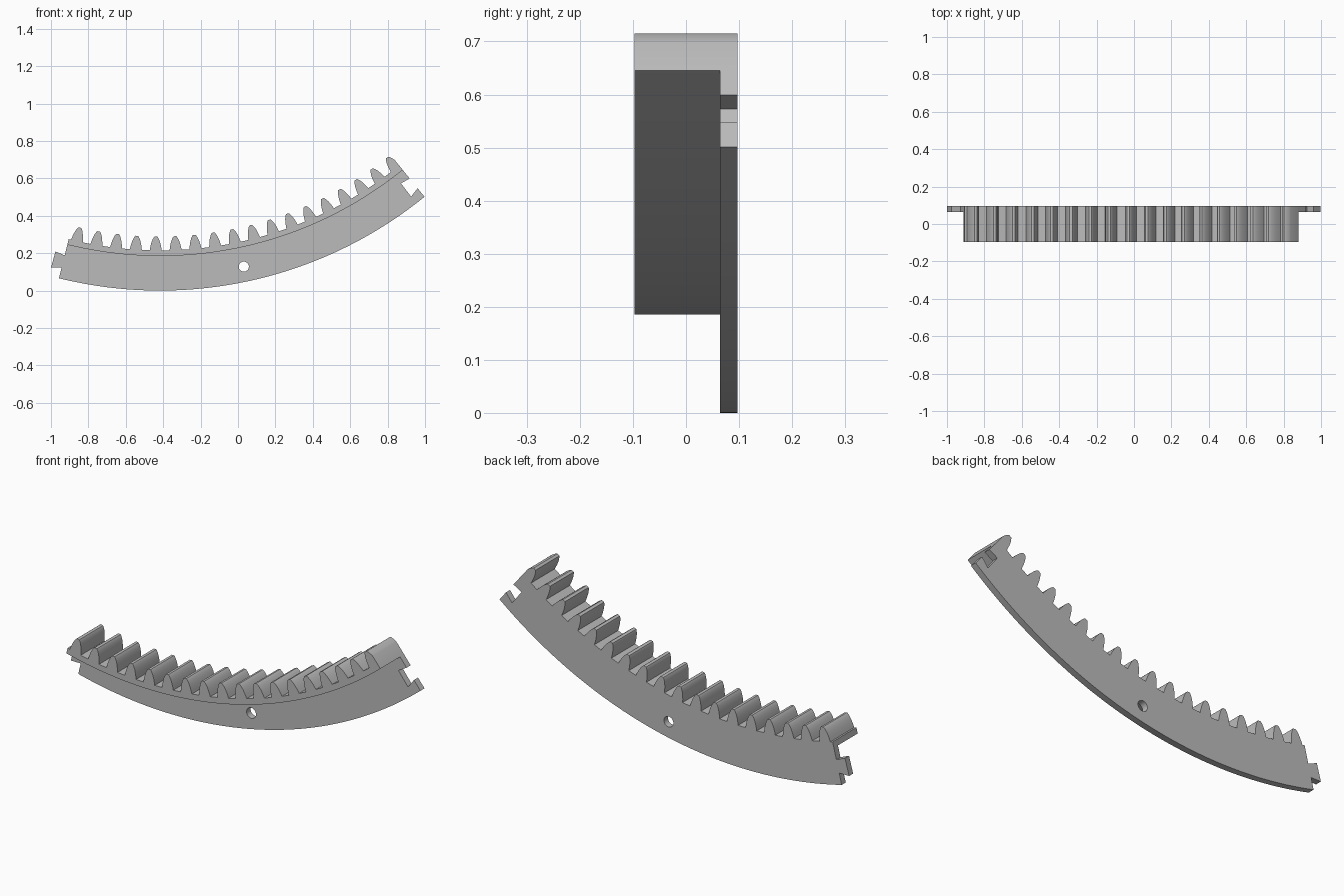
import bpy, bmesh, math

cube = bpy.data.objects.get("Cube")
if cube:
    bpy.data.objects.remove(cube)

# Arc centre, radii, end angles (measured from straight down) and depths
CX, CZ = -0.417, 2.245
R_OUT, R_STEP, R_ROOT = 2.245, 2.06, 2.03
A0, A1 = -0.243, 0.6815
Y_FRONT, Y_PLATE, Y_BACK = -0.097, 0.064, 0.097
PITCH = math.pi / 60
FIRST, TEETH = -0.0113 - 4 * PITCH, 18
# Tooth flank: (half angle, radius) from root to tip
FLANK = [(0.0158, R_ROOT), (0.0147, 2.015), (0.013, 1.998), (0.0107, 1.982),
         (0.008, 1.969), (0.005, 1.959), (0.0035, 1.956)]

grey = bpy.data.materials.new("grey")
grey.use_nodes = True
grey.diffuse_color = (0.5, 0.5, 0.5, 1)
grey.node_tree.nodes["Principled BSDF"].inputs["Base Color"].default_value = (0.5, 0.5, 0.5, 1)


def polar(a, r):
    return CX + r * math.sin(a), CZ - r * math.cos(a)


def arc(r, a, b, n=64):
    return [(a + (b - a) * i / n, r) for i in range(n + 1)]


def extrude(name, outline, y0, y1):
    """Extrude an outline of (angle, radius) points from y0 to y1."""
    bm = bmesh.new()
    verts = []
    for a, r in outline:
        x, z = polar(a, r)
        verts.append(bm.verts.new((x, y0, z)))
    face = bm.faces.new(verts)
    moved = bmesh.ops.extrude_face_region(bm, geom=[face])["geom"]
    bmesh.ops.translate(bm, vec=(0, y1 - y0, 0),
                        verts=[v for v in moved if isinstance(v, bmesh.types.BMVert)])
    bmesh.ops.recalc_face_normals(bm, faces=bm.faces)
    mesh = bpy.data.meshes.new(name)
    bm.to_mesh(mesh)
    bm.free()
    mesh.materials.append(grey)
    obj = bpy.data.objects.new(name, mesh)
    bpy.context.collection.objects.link(obj)
    return obj


def smooth(obj):
    bpy.ops.object.select_all(action='DESELECT')
    obj.select_set(True)
    bpy.context.view_layer.objects.active = obj
    bpy.ops.object.shade_smooth_by_angle(angle=math.radians(30))


def flank_radius(offset):
    for (o1, r1), (o2, r2) in zip(FLANK, FLANK[1:]):
        if o2 <= offset <= o1:
            return r1 + (r2 - r1) * (o1 - offset) / (o1 - o2)
    return R_ROOT if offset > FLANK[0][0] else FLANK[-1][1]


# Toothed rim, with the last tooth cut off by the end face
teeth = [(A0, R_ROOT)]
for k in range(TEETH):
    mid = FIRST + k * PITCH
    teeth += [(mid - o, r) for o, r in FLANK]
    teeth += [(mid + o, r) for o, r in reversed(FLANK)]
teeth = [p for p in teeth if p[0] < A1]
teeth.append((A1, flank_radius(A1 - mid)))
smooth(extrude("toothed_rim", teeth + arc(R_STEP, A1, A0), Y_FRONT, Y_BACK))

# Thin back plate with a dovetail tab on one end and its socket on the other
dovetail = [(0, 2.186), (-0.025, 2.2), (-0.025, 2.111), (0, 2.119)]
tab = [(A0 + a, r) for a, r in dovetail]
socket = [(A1 + a, r) for a, r in reversed(dovetail)]
plate = extrude("back_plate", arc(R_STEP, A0, A1) + socket + arc(R_OUT, A1, A0) + tab,
                Y_PLATE, Y_BACK)

# Round hole through the plate
bpy.ops.mesh.primitive_cylinder_add(vertices=32, radius=0.027, depth=0.2,
                                    location=(0.031, 0.08, 0.128),
                                    rotation=(math.pi / 2, 0, 0))
cutter = bpy.context.object
cutter.name = "hole_cutter"
cutter.data.materials.append(grey)
cutter.hide_render = True
cut = plate.modifiers.new("hole", 'BOOLEAN')
cut.operation = 'DIFFERENCE'
cut.solver = 'EXACT'
cut.object = cutter
bpy.context.view_layer.objects.active = plate
bpy.ops.object.modifier_apply(modifier=cut.name)
bpy.data.objects.remove(cutter)
smooth(plate)
